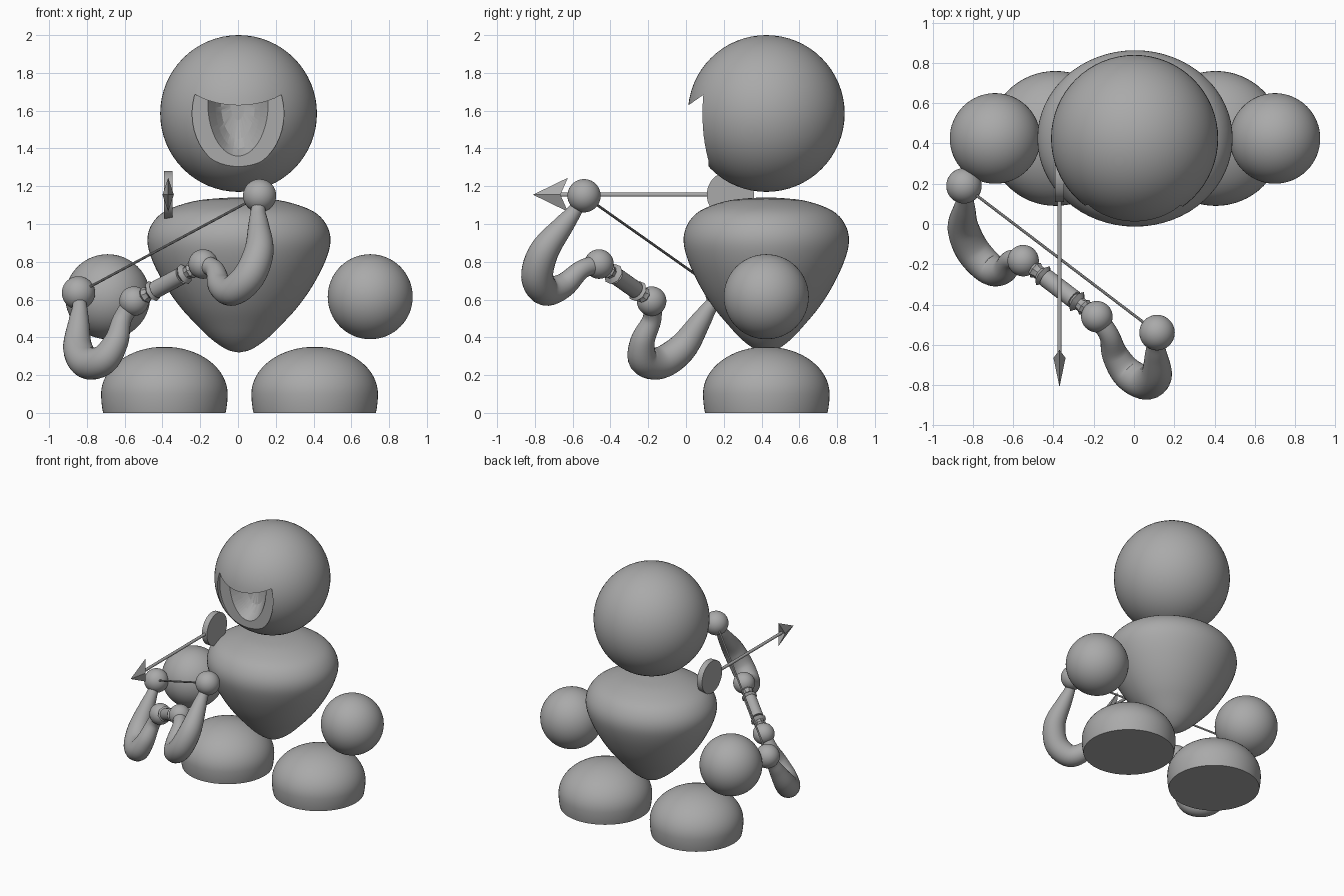
import bpy, bmesh, math
from mathutils import Vector

if "Cube" in bpy.data.objects:
    bpy.data.objects.remove(bpy.data.objects["Cube"], do_unlink=True)

grey = bpy.data.materials.new("plain_grey")
grey.use_nodes = True
grey.diffuse_color = (0.4, 0.4, 0.4, 1)
grey.node_tree.nodes["Principled BSDF"].inputs["Base Color"].default_value = (0.4, 0.4, 0.4, 1)


def finish(name, bm, smooth=True):
    bmesh.ops.recalc_face_normals(bm, faces=bm.faces)
    mesh = bpy.data.meshes.new(name)
    bm.to_mesh(mesh)
    bm.free()
    mesh.materials.append(grey)
    obj = bpy.data.objects.new(name, mesh)
    bpy.context.collection.objects.link(obj)
    if smooth:
        soften(obj)
    return obj


def soften(obj):
    bpy.ops.object.select_all(action="DESELECT")
    obj.select_set(True)
    bpy.context.view_layer.objects.active = obj
    bpy.ops.object.shade_smooth_by_angle(angle=math.radians(35))


def ball(name, centre, radius):
    bm = bmesh.new()
    bmesh.ops.create_uvsphere(bm, u_segments=64, v_segments=32, radius=radius)
    bmesh.ops.translate(bm, verts=bm.verts, vec=centre)
    return finish(name, bm)


def ring(centre, a, b, sides=32):
    """Closed ellipse around a centre, spanned by half-axes a and b."""
    angles = [math.tau * i / sides for i in range(sides)]
    return [centre + a * math.cos(t) + b * math.sin(t) for t in angles]


def loft(rings):
    bm = bmesh.new()
    loops = [[bm.verts.new(p) for p in r] for r in rings]
    n = len(loops[0])
    for lo, hi in zip(loops, loops[1:]):
        for i in range(n):
            bm.faces.new((lo[i], lo[(i + 1) % n], hi[(i + 1) % n], hi[i]))
    bm.faces.new(loops[0])
    bm.faces.new(loops[-1])
    return bm


def spline(points, steps=5):
    """Smooth curve through the points."""
    pts = [Vector(p) for p in points]
    pts = [pts[0] * 2 - pts[1]] + pts + [pts[-1] * 2 - pts[-2]]
    out = []
    for p, q, r, s in zip(pts, pts[1:], pts[2:], pts[3:]):
        for k in range(steps):
            t = k / steps
            out.append(0.5 * (2 * q + (r - p) * t + (2 * p - 5 * q + 4 * r - s) * t * t
                              + (3 * q - p - 3 * r + s) * t ** 3))
    return out + [pts[-2]]


def turned(name, origin, axis, profile, sides=24):
    """Turned part from (distance, radius) pairs along an axis."""
    axis = axis.normalized()
    a = axis.orthogonal().normalized()
    b = axis.cross(a)
    return finish(name, loft([ring(origin + axis * d, a * r, b * r, sides) for d, r in profile]))


X, Y, Z = Vector((1, 0, 0)), Vector((0, 1, 0)), Vector((0, 0, 1))
DEPTH = 0.425

# Body: rounded top tapering to a blunt point
profile = [(0.005, 0.32), (0.13, 0.335), (0.3, 0.39), (0.47, 0.47), (0.64, 0.56), (0.8, 0.67),
           (0.94, 0.8), (1, 0.91), (0.95, 1.0), (0.8, 1.07), (0.5, 1.12), (0.2, 1.137), (0.005, 1.14)]
finish("body", loft([ring(Vector((0.005, DEPTH, p.y)), X * 0.485 * p.x, Y * 0.438 * p.x, 64)
                     for p in spline(profile, 4)]))

# Hands and flat-bottomed feet
for side, word in ((1, "left"), (-1, "right")):
    ball(word + "_hand", (0.695 * side + 0.005, DEPTH, 0.615), 0.225)
    bm = bmesh.new()
    bmesh.ops.create_uvsphere(bm, u_segments=64, v_segments=32, radius=1)
    for v in bm.verts:
        v.co.z = 0.1 + v.co.z * (0.25 if v.co.z > 0 else 0.4)
        v.co.x = v.co.x * 0.335 + 0.398 * side + 0.008
        v.co.y = v.co.y * 0.335 + DEPTH
    bmesh.ops.bisect_plane(bm, geom=bm.verts[:] + bm.edges[:] + bm.faces[:],
                           plane_co=(0, 0, 0), plane_no=(0, 0, 1), clear_inner=True)
    bmesh.ops.holes_fill(bm, edges=[e for e in bm.edges if e.is_boundary])
    finish(word + "_foot", bm)

# Head: sphere with an oval face opening and mouth hollow under a sloped visor
head = ball("head", (0.003, DEPTH, 1.585), 0.415)


def carve(rings, height):
    bm = loft([ring(Vector((0, y, height)), X * rx, Z * rz, 64) for y, rx, rz in rings])
    bmesh.ops.bisect_plane(bm, geom=bm.verts[:] + bm.edges[:] + bm.faces[:],
                           plane_co=(0, 0.015, 1.63), plane_no=(0, -0.7, 1), clear_outer=True)
    bmesh.ops.holes_fill(bm, edges=[e for e in bm.edges if e.is_boundary])
    cutter = finish("face_cutter", bm, False)
    cutter.hide_render = True
    mod = head.modifiers.new("face_cut", "BOOLEAN")
    mod.operation, mod.solver, mod.object = "DIFFERENCE", "EXACT", cutter
    bpy.context.view_layer.objects.active = head
    bpy.ops.object.modifier_move_to_index(modifier=mod.name, index=0)
    bpy.ops.object.modifier_apply(modifier=mod.name)
    bpy.data.objects.remove(cutter, do_unlink=True)


carve([(-0.2, 0.243, 0.295), (0.12, 0.243, 0.295)], 1.585)
carve([(0.08, 0.16, 0.28), (0.12, 0.16, 0.28), (0.18, 0.12, 0.24),
       (0.22, 0.09, 0.19), (0.24, 0.04, 0.09)], 1.64)

# Bow: laid out in a tilted plane, mirrored about its grip
tip_a, tip_b = Vector((0.115, -0.54, 1.15)), Vector((-0.845, 0.19, 0.635))
middle = (tip_a + tip_b) / 2
along = (tip_a - tip_b).normalized()
out = Vector((-0.02, -0.577, -0.816))
out = (out - along * out.dot(along)).normalized()
normal = along.cross(out)


def on_bow(t, s):
    return middle + along * t + out * s


limb = spline([(0.655, 0, 0.03), (0.645, 0.1, 0.04), (0.65, 0.19, 0.055), (0.655, 0.36, 0.078),
               (0.586, 0.49, 0.085), (0.465, 0.528, 0.08), (0.375, 0.45, 0.065),
               (0.334, 0.326, 0.05), (0.25, 0.249, 0.05)], 6)
grip = on_bow(0, 0.25)
for side, word in ((1, "upper"), (-1, "lower")):
    path = [on_bow(p.x * side, p.y) for p in limb]
    rings = []
    for i, p in enumerate(path):
        tangent = (path[min(i + 1, len(path) - 1)] - path[max(i - 1, 0)]).normalized()
        r = limb[i].z
        rings.append(ring(p, normal * r, tangent.cross(normal) * r, 24))
    finish(word + "_bow_limb", loft(rings))
    ball(word + "_bow_tip", on_bow(0.655 * side, 0), 0.088)
    ball(word + "_bow_joint", on_bow(0.25 * side, 0.25), 0.078)
    turned(word + "_grip_collar", grip, along * side,
           [(0.09, 0.03), (0.115, 0.058), (0.135, 0.035), (0.15, 0.035), (0.165, 0.045), (0.2, 0.02)], 8)
turned("bow_grip", grip, along, [(-0.095, 0.046), (0.095, 0.046)])
turned("bow_string", middle, along, [(-0.64, 0.007), (0.64, 0.007)], 8)

# Arrow: shaft, barbed flat head and a thin disc at the tail
nock = Vector((-0.37, 0.235, 1.155))
turned("arrow_shaft", nock, -Y, [(0, 0.011), (0.93, 0.011)], 12)
turned("arrow_tail_disc", nock, X, [(-0.022, 0.125), (0.022, 0.125)], 48)
bm = bmesh.new()
point = bm.verts.new(nock - Y * 1.045)
notch = bm.verts.new(nock - Y * 0.9)
barbs = [bm.verts.new(nock + o) for o in
         (Z * 0.09 - Y * 0.86, X * 0.03 - Y * 0.9, Z * -0.09 - Y * 0.86, X * -0.03 - Y * 0.9)]
for i in range(4):
    a, b = barbs[i], barbs[(i + 1) % 4]
    bm.faces.new((point, a, b))
    bm.faces.new((notch, b, a))
finish("arrow_head", bm, False)

soften(head)
